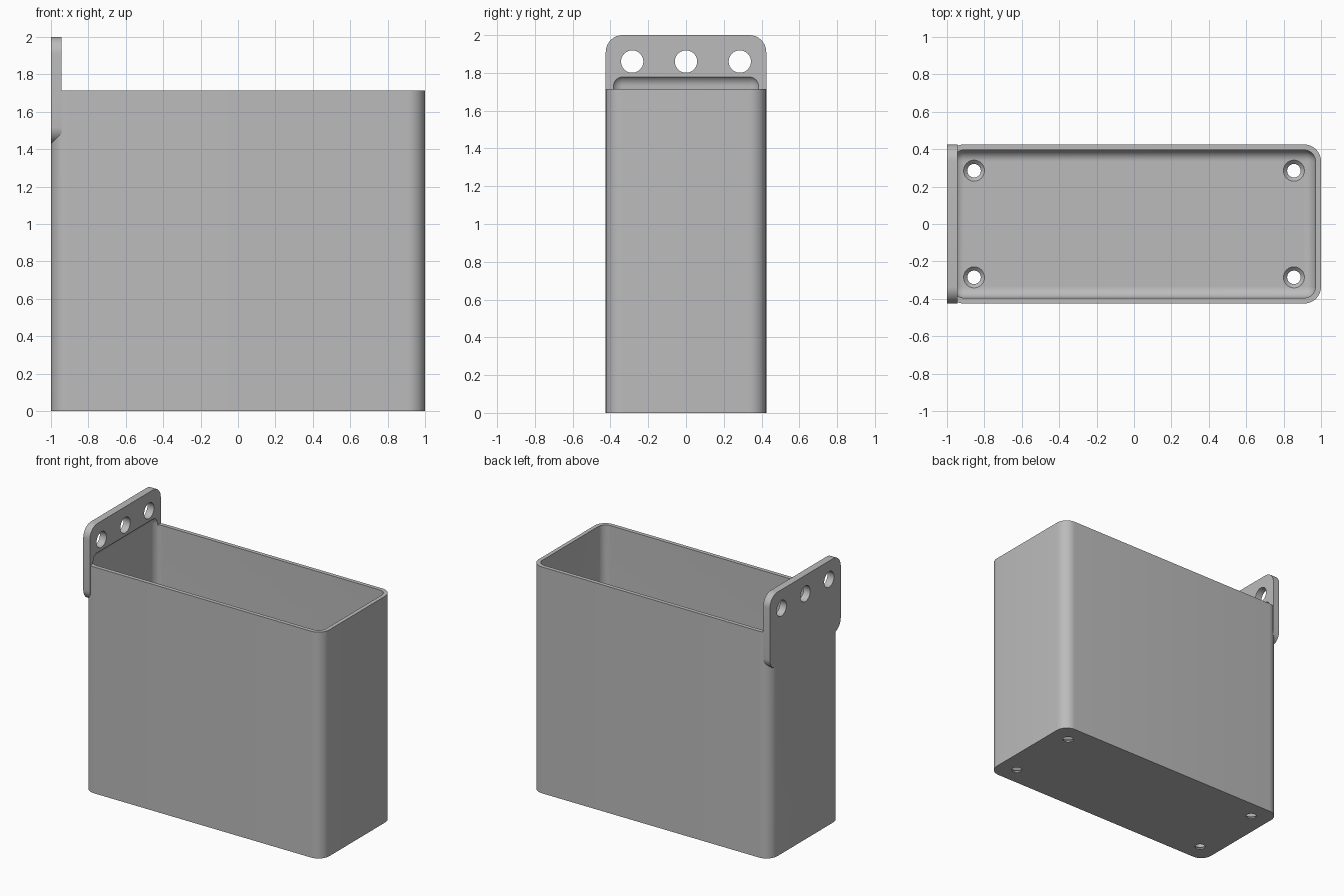
import bpy, bmesh
from mathutils import Matrix, Vector

cube = bpy.data.objects.get("Cube")
if cube:
    bpy.data.objects.remove(cube, do_unlink=True)

grey = bpy.data.materials.new("plain grey")
grey.use_nodes = True
colour = (0.5, 0.5, 0.5, 1)
grey.diffuse_color = colour
grey.node_tree.nodes["Principled BSDF"].inputs["Base Color"].default_value = colour


def make_object(name, bm):
    mesh = bpy.data.meshes.new(name)
    bm.to_mesh(mesh)
    bm.free()
    mesh.materials.append(grey)
    obj = bpy.data.objects.new(name, mesh)
    bpy.context.collection.objects.link(obj)
    return obj


def rounded_box(name, low, high, radius, axes):
    """Box whose edges running along the given axes are rounded."""
    low, high = Vector(low), Vector(high)
    bm = bmesh.new()
    bmesh.ops.create_cube(bm, size=1)
    bmesh.ops.scale(bm, vec=high - low, verts=bm.verts)
    bmesh.ops.translate(bm, vec=(low + high) / 2, verts=bm.verts)
    edges = []
    for edge in bm.edges:
        along = edge.verts[1].co - edge.verts[0].co
        if any(abs(along["xyz".index(a)]) > 1e-4 for a in axes):
            edges.append(edge)
    bmesh.ops.bevel(bm, geom=edges, offset=radius, offset_type='OFFSET',
                    segments=10, profile=0.5, affect='EDGES')
    return make_object(name, bm)


def cylinder(name, centre, r_low, r_high, depth, axis='Z'):
    bm = bmesh.new()
    turn = Matrix.Rotation(1.570796, 4, 'Y') if axis == 'X' else Matrix()
    bmesh.ops.create_cone(bm, cap_ends=True, segments=48, radius1=r_low,
                          radius2=r_high, depth=depth,
                          matrix=Matrix.Translation(centre) @ turn)
    return make_object(name, bm)


def combine(target, tool, operation):
    """Apply a boolean, then discard the tool object."""
    tool.hide_render = True
    mod = target.modifiers.new(tool.name, 'BOOLEAN')
    mod.operation, mod.solver, mod.object = operation, 'EXACT', tool
    bpy.context.view_layer.objects.active = target
    bpy.ops.object.modifier_apply(modifier=mod.name)
    bpy.data.objects.remove(tool, do_unlink=True)


half_y, wall, floor = 0.425, 0.03, 0.03

# Outer shell and the mounting plate on its end
holder = rounded_box("wall_mounted_bin", (-1, -half_y, 0), (1, half_y, 1.715), 0.09, "z")
plate = rounded_box("mounting_plate", (-1, -half_y, 1.43), (-0.945, half_y, 2), 0.09, "x")
combine(holder, plate, 'UNION')

# Hollow interior, filleted all round and scooped into the plate
cavity = rounded_box("cavity", (wall - 1, wall - half_y, floor),
                     (1 - wall, half_y - wall, 1.79), 0.06, "xyz")
combine(holder, cavity, 'DIFFERENCE')

# Mounting holes in the plate
for y in (-0.285, 0, 0.285):
    combine(holder, cylinder("plate_hole", (-0.97, y, 1.86), 0.059, 0.059, 0.2, 'X'), 'DIFFERENCE')

# Countersunk holes in the floor
for x in (-0.855, 0.855):
    for y in (-0.285, 0.285):
        combine(holder, cylinder("floor_hole", (x, y, 0), 0.036, 0.036, 0.2), 'DIFFERENCE')
        combine(holder, cylinder("countersink", (x, y, floor), 0.036, 0.076, 0.04), 'DIFFERENCE')

bpy.ops.object.select_all(action='DESELECT')
holder.select_set(True)
bpy.context.view_layer.objects.active = holder
bpy.ops.object.shade_smooth_by_angle(angle=0.52)
